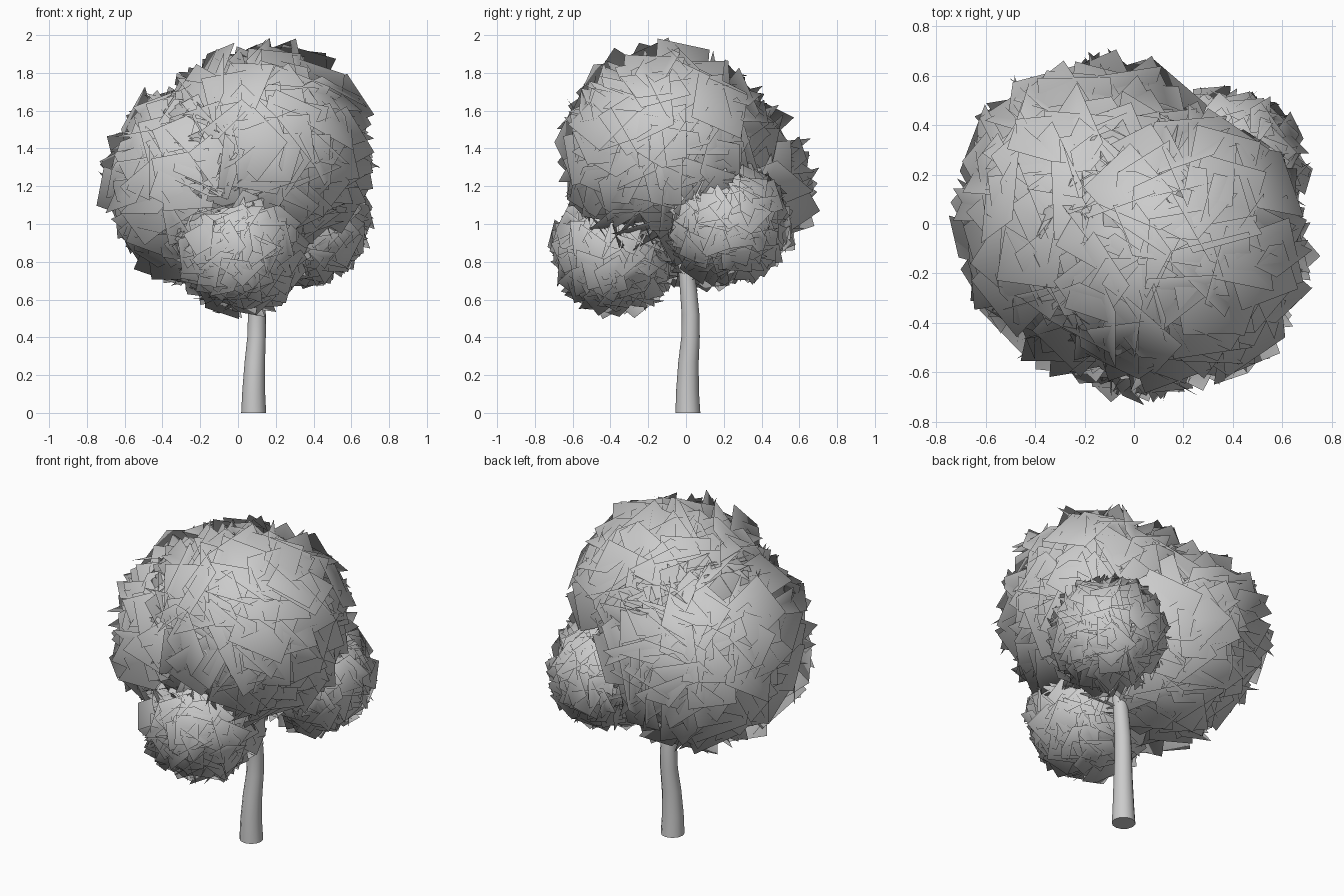
import bpy, math, random
from mathutils import Vector, Matrix

if "Cube" in bpy.data.objects:
    bpy.data.objects.remove(bpy.data.objects["Cube"])

random.seed(11)


def leaf_ball(name, centre, radii, count):
    """Rounded mass of overlapping, steeply tilted square leaf cards with soft shading."""
    c, scale = Vector(centre), Vector(radii)
    verts, faces, normals = [], [], []
    for i in range(count):
        # even spread of directions over the ball
        z = 1 - 2 * (i + 0.5) / count
        a = i * math.pi * (3 - math.sqrt(5)) + random.uniform(-0.2, 0.2)
        s = math.sqrt(1 - z * z)
        d = Vector((s * math.cos(a), s * math.sin(a), z))
        # square card, spun at random and tilted away from the surface
        h = random.uniform(0.22, 0.28)
        spin = Matrix.Rotation(random.uniform(0, math.tau), 3, 'Z')
        tilt = Matrix.Rotation(math.radians(random.gauss(54, 15)), 3, 'X')
        roll = Matrix.Rotation(random.uniform(0, math.tau), 3, 'Z')
        turn = d.to_track_quat('Z', 'Y').to_matrix() @ spin @ tilt @ roll
        corners = [turn @ Vector((x * h, y * h, 0))
                   for x, y in ((-1, -1), (1, -1), (1, 1), (-1, 1))]
        if (turn @ Vector((0, 0, 1))).dot(d) < 0:
            corners.reverse()
        # slide along the direction so the outermost corner meets the outline
        limit = random.uniform(0.95, 1.06)
        t = 1.0
        while max((d * t + k).length for k in corners) > limit:
            t -= 0.01
        n = len(verts)
        for k in corners:
            p = (d * t + k) * scale
            verts.append(c + p)
            normals.append(p.normalized())
        faces.append((n, n + 1, n + 2, n + 3))
    me = bpy.data.meshes.new(name)
    me.from_pydata(verts, [], faces)
    me.update()
    me.shade_smooth()
    me.normals_split_custom_set_from_vertices(normals)
    ob = bpy.data.objects.new(name, me)
    bpy.context.collection.objects.link(ob)


def limb(name, points, sides=12):
    """Tapered tube through (x, y, z, radius) rings."""
    verts, faces = [], []
    for x, y, z, r in points:
        for i in range(sides):
            a = math.tau * i / sides
            verts.append((x + r * math.cos(a), y + r * math.sin(a), z))
    for j in range(len(points) - 1):
        for i in range(sides):
            k = (i + 1) % sides
            faces.append((j * sides + i, j * sides + k,
                          (j + 1) * sides + k, (j + 1) * sides + i))
    faces.append(tuple(reversed(range(sides))))
    faces.append(tuple(range(len(verts) - sides, len(verts))))
    me = bpy.data.meshes.new(name)
    me.from_pydata(verts, [], faces)
    me.update()
    ob = bpy.data.objects.new(name, me)
    bpy.context.collection.objects.link(ob)
    bpy.ops.object.select_all(action='DESELECT')
    ob.select_set(True)
    bpy.context.view_layer.objects.active = ob
    bpy.ops.object.shade_smooth_by_angle(angle=math.radians(50))


# Trunk, gently bent
limb("trunk", [(0.083, 0.01, 0.0, 0.066), (0.083, 0.008, 0.12, 0.06),
               (0.089, 0.013, 0.27, 0.054), (0.098, 0.024, 0.4, 0.049),
               (0.1, 0.024, 0.52, 0.047), (0.1, 0.013, 0.65, 0.045),
               (0.1, 0.0, 0.78, 0.042), (0.11, -0.02, 1.0, 0.033)])

# Foliage: two large masses and two small ones
leaf_ball("foliage_top", (0.14, -0.1, 1.385), (0.59, 0.59, 0.59), 300)
leaf_ball("foliage_left", (-0.155, 0.03, 1.22), (0.58, 0.67, 0.58), 300)
leaf_ball("foliage_front", (0.02, -0.37, 0.86), (0.36, 0.35, 0.36), 280)
leaf_ball("foliage_right", (0.37, 0.22, 1.0), (0.34, 0.34, 0.34), 280)
